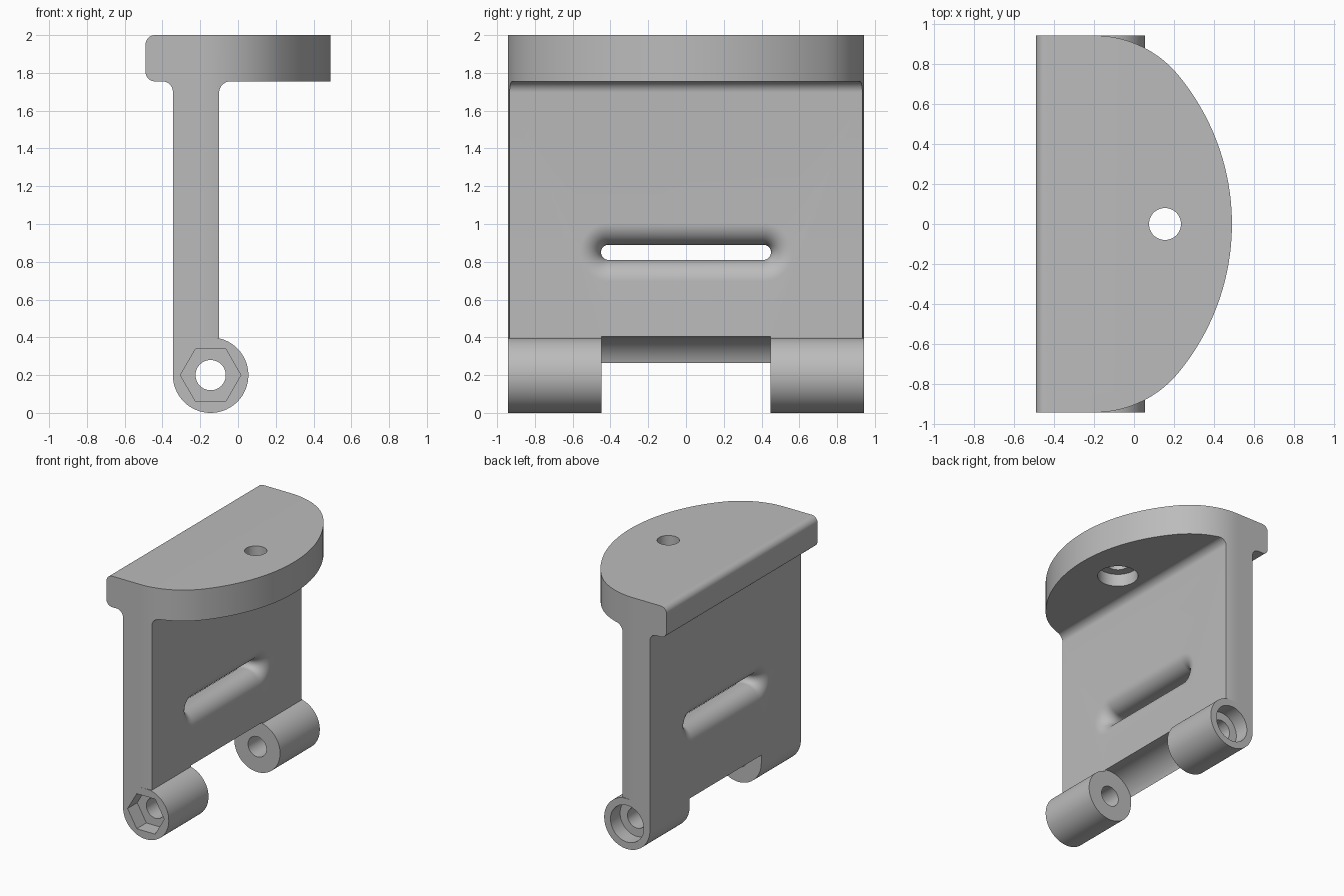
import bpy, bmesh, math
from math import cos, sin, radians, pi

cube = bpy.data.objects.get("Cube")
if cube:
    bpy.data.objects.remove(cube, do_unlink=True)

H = 0.943                    # half length along y
PIN = (-0.145, 0.2)          # hinge axis (x, z)
WEB_L, WEB_R = -0.345, -0.10
PLATE_Z = 1.755


def arc(cx, cy, r, a0, a1, n):
    """Points on an arc, angles in degrees."""
    steps = [radians(a0 + (a1 - a0) * i / n) for i in range(n + 1)]
    return [(cx + r * cos(a), cy + r * sin(a)) for a in steps]


def loft(name, rings):
    """Closed solid through rings of equal point count."""
    bm = bmesh.new()
    loops = [[bm.verts.new(p) for p in ring] for ring in rings]
    for a, b in zip(loops, loops[1:]):
        for i in range(len(a)):
            j = (i + 1) % len(a)
            bm.faces.new((a[i], a[j], b[j], b[i]))
    bm.faces.new(loops[0])
    bm.faces.new(loops[-1])
    bmesh.ops.recalc_face_normals(bm, faces=bm.faces)
    mesh = bpy.data.meshes.new(name)
    bm.to_mesh(mesh)
    bm.free()
    obj = bpy.data.objects.new(name, mesh)
    bpy.context.collection.objects.link(obj)
    return obj


def prism_y(name, pts, lo, hi):
    return loft(name, [[(x, y, z) for x, z in pts] for y in (lo, hi)])


def prism_z(name, pts, lo, hi):
    return loft(name, [[(x, y, z) for x, y in pts] for z in (lo, hi)])


def circle(c, r, n=64):
    return arc(c[0], c[1], r, 0, 360 - 360 / n, n - 1)


# Side profile: hinge barrel, upright web, fillets and top plate
barrel_end = math.degrees(math.acos((WEB_R - PIN[0]) / 0.2))
profile = arc(*PIN, 0.2, 180, 360 + barrel_end, 56)
profile += arc(WEB_R + 0.06, PLATE_Z - 0.06, 0.06, 180, 90, 10)
profile += [(0.6, PLATE_Z), (0.6, 2.0)]
profile += arc(-0.44, 1.95, 0.05, 90, 180, 10)
profile += arc(-0.44, PLATE_Z + 0.05, 0.05, 180, 270, 10)
profile += arc(WEB_L - 0.055, PLATE_Z - 0.055, 0.055, 90, 0, 10)
bracket = prism_y("bracket_body", profile, -H, H)

# Rounded plan outline: one large arc blended into the straight ends
R, CX, BX = 1.167, -0.677, -0.2
d = BX - CX
r = (R * R - d * d - H * H) / (2 * (R - H))
blend = math.degrees(math.atan2(H - r, d))
corner = arc(BX, H - r, r, 90, blend, 24)
front = arc(CX, 0, R, blend, -blend, 48)
outline = corner + front[1:-1] + [(x, -y) for x, y in reversed(corner)]
outline += [(BX, -1.3), (1, -1.3), (1, 1.3), (BX, 1.3)]
cutters = [prism_z("outline_cutter", outline, 0.397, 2.2)]

# Gap between the two hinge barrels
cutters.append(prism_y("hinge_gap_cutter", circle(PIN, 0.21, 96), -0.447, 0.447))

# Pin hole, nut pocket at the front, screw head pocket at the back
cutters.append(prism_y("pin_hole_cutter", circle(PIN, 0.08, 48), -1.2, 1.2))
cutters.append(prism_y("nut_pocket_cutter", circle(PIN, 0.16, 6), -1.2, -H + 0.12))
cutters.append(prism_y("head_pocket_cutter", circle(PIN, 0.145), H - 0.12, 1.2))

# Plate screw hole with a counterbore underneath
SCREW = (0.155, 0)
cutters.append(prism_z("plate_hole_cutter", circle(SCREW, 0.08, 48), 1.6, 2.2))
cutters.append(prism_z("counterbore_cutter", circle(SCREW, 0.148), 1.6, PLATE_Z + 0.1))


# Slot through the web with flared rims on both faces
def slot_ring(x, grow):
    rad = 0.04 + grow
    pts = arc(0.41, 0.85, rad, -90, 90, 20) + arc(-0.41, 0.85, rad, 90, 270, 20)
    return [(x, y, z) for y, z in pts]


mid, half, flare = (WEB_L + WEB_R) / 2, (WEB_R - WEB_L) / 2, 0.115
side = [(half - flare + flare * sin(t), flare * (1 - cos(t)))
        for t in [pi / 2 * i / 14 for i in range(15)]]
side.append((half + 0.03, flare))
rings = [slot_ring(mid - dx, g) for dx, g in reversed(side)]
rings += [slot_ring(mid + dx, g) for dx, g in side]
cutters.append(loft("slot_cutter", rings))

# Cut everything out of the body
bpy.ops.object.select_all(action='DESELECT')
bracket.select_set(True)
bpy.context.view_layer.objects.active = bracket
for cutter in cutters:
    cutter.hide_render = True
    mod = bracket.modifiers.new(cutter.name, 'BOOLEAN')
    mod.operation = 'DIFFERENCE'
    mod.solver = 'EXACT'
    mod.object = cutter
    bpy.ops.object.modifier_apply(modifier=mod.name)
for cutter in cutters:
    bpy.data.objects.remove(cutter, do_unlink=True)

# Single grey finish, smooth curves with crisp edges
grey = bpy.data.materials.new("light_grey")
grey.use_nodes = True
colour = (0.5, 0.5, 0.5, 1)
grey.diffuse_color = colour
grey.node_tree.nodes["Principled BSDF"].inputs["Base Color"].default_value = colour
bracket.data.materials.clear()
bracket.data.materials.append(grey)
bpy.ops.object.shade_smooth_by_angle(angle=radians(30))
